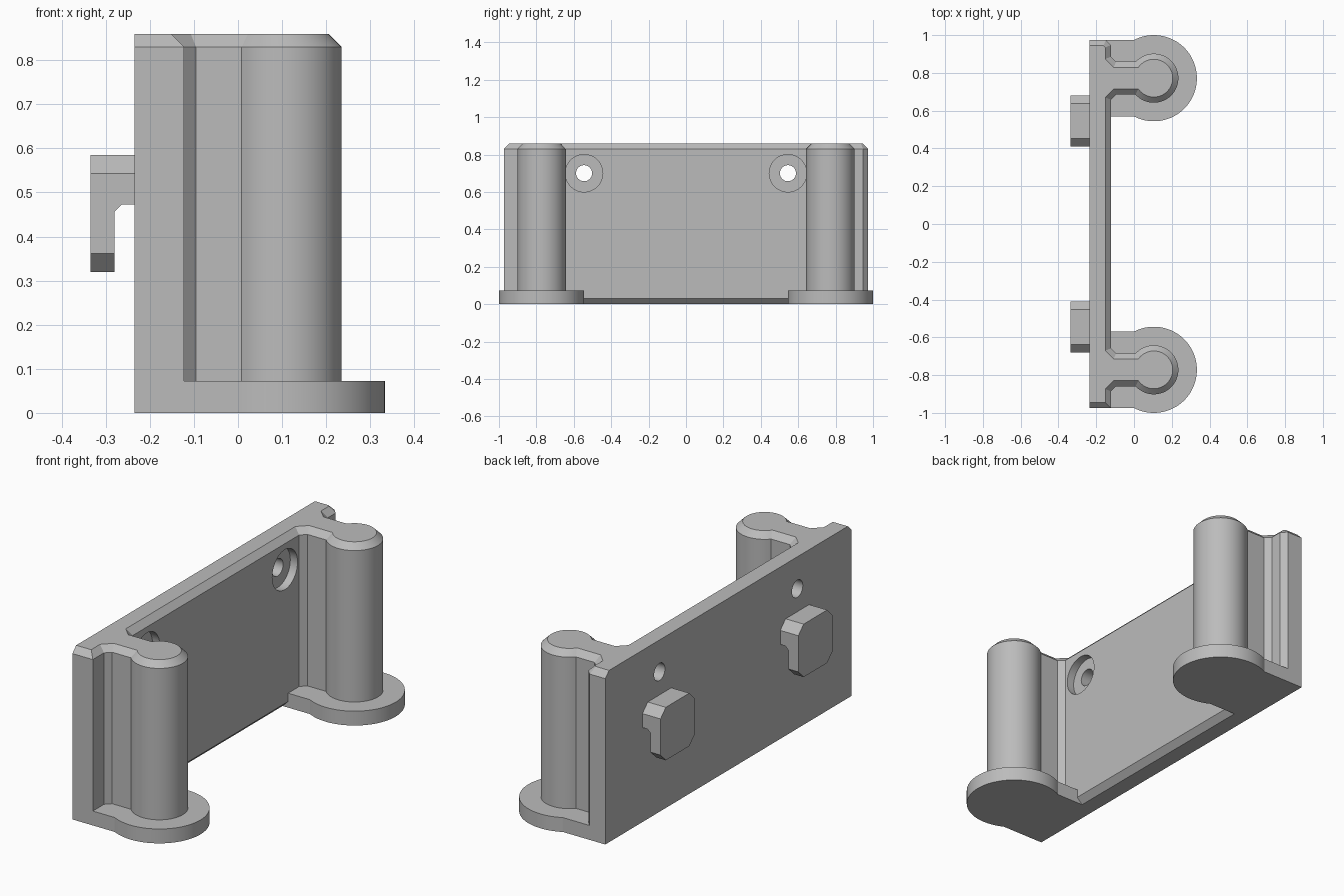
import bpy, bmesh
from math import sin, cos, asin, pi, sqrt

cube = bpy.data.objects.get("Cube")
if cube:
    bpy.data.objects.remove(cube)

grey = bpy.data.materials.new("plain_grey")
grey.use_nodes = True
colour = (0.5, 0.5, 0.5, 1)
grey.diffuse_color = colour
grey.node_tree.nodes["Principled BSDF"].inputs["Base Color"].default_value = colour

BACK, FRONT, END = -0.235, -0.122, 0.974
POST_X, POST_Y = 0.105, 0.772
HOLE_Y, HOLE_Z = 0.545, 0.70
CHAMFER = 0.03


def loft(name, rings):
    """Solid through a stack of matching 3D rings, capped at both ends."""
    bm = bmesh.new()
    loops = [[bm.verts.new(p) for p in ring] for ring in rings]
    n = len(loops[0])
    for low, high in zip(loops, loops[1:]):
        for i in range(n):
            j = (i + 1) % n
            bm.faces.new((low[i], low[j], high[j], high[i]))
    bm.faces.new(loops[0][::-1])
    bm.faces.new(loops[-1])
    bmesh.ops.recalc_face_normals(bm, faces=bm.faces)
    mesh = bpy.data.meshes.new(name)
    bm.to_mesh(mesh)
    bm.free()
    obj = bpy.data.objects.new(name, mesh)
    bpy.context.collection.objects.link(obj)
    mesh.materials.append(grey)
    return obj


def combine(obj, other, operation):
    """Apply a boolean and remove the second solid."""
    mod = obj.modifiers.new(operation.lower(), "BOOLEAN")
    mod.operation, mod.solver, mod.object = operation, "EXACT", other
    bpy.context.view_layer.objects.active = obj
    bpy.ops.object.modifier_apply(modifier=mod.name)
    bpy.data.objects.remove(other)


def arc(x, y, r, half, steps=48):
    """Arc bulging to +x whose ends lie at y +/- half on the -x side."""
    a = pi - asin(half / r)
    return [(x + r * cos(t), y + r * sin(t))
            for t in (a * (2 * i / steps - 1) for i in range(steps + 1))]


def body_outline(d):
    """Back plate, webs and posts in plan, drawn in by d except at the back."""
    grow = d * (2 - sqrt(2))
    x, end = FRONT - d, END - d
    h, f, b = 0.087 - d, 0.027 + grow, 0.027 - grow
    pts = [(BACK, -end), (x, -end)]
    for y in (-POST_Y, POST_Y):
        pts += [(x, y - h - f), (x + f, y - h)]
        pts += arc(POST_X, y, 0.13 - d, h)
        pts += [(x + f, y + h), (x, y + h + f)]
    return pts + [(x, end - b), (x - b, end), (BACK, end)]


def rod(name, x0, x1, y, z, r, steps=48):
    """Cylinder along x."""
    turns = [2 * pi * i / steps for i in range(steps)]
    return loft(name, [[(x, y + r * cos(t), z + r * sin(t)) for t in turns]
                       for x in (x0, x1)])


# Back plate with webs and posts, chamfered at top and bottom
levels = [(0, CHAMFER), (CHAMFER, 0), (0.83, 0), (0.86, CHAMFER)]
body = loft("plate_and_posts",
            [[(x, y, z) for x, y in body_outline(d)] for z, d in levels])

# Round foot flanges
for y in (-POST_Y, POST_Y):
    half = END - POST_Y
    plan = [(BACK, y - half)] + arc(POST_X, y, 0.228, half, 64) + [(BACK, y + half)]
    flange = loft("foot_flange", [[(px, py, z) for px, py in plan] for z in (0, 0.072)])
    combine(body, flange, "UNION")

# Counterbored screw holes
for y in (-HOLE_Y, HOLE_Y):
    combine(body, rod("hole_cutter", -0.5, 0.0, y, HOLE_Z, 0.043), "DIFFERENCE")
    combine(body, rod("recess_cutter", FRONT - 0.04, FRONT + 0.02, y, HOLE_Z, 0.1),
            "DIFFERENCE")

# Hooks on the back, with clipped corners and a slot behind the lip
for side, y in (("right", -HOLE_Y), ("left", HOLE_Y)):
    w, low, high, c = 0.135, 0.32, 0.585, 0.042
    face = [(-w, low + c), (c - w, low), (w - c, low), (w, low + c),
            (w, high - c), (w - c, high), (c - w, high), (-w, high - c)]
    hook = loft(side + "_hook", [[(x, y + u, z) for u, z in face]
                                 for x in (-0.335, BACK + 0.02)])
    slot = [(-0.28, 0.2), (-0.28, 0.456), (-0.263, 0.473), (-0.1, 0.473), (-0.1, 0.2)]
    cutter = loft("slot_cutter", [[(x, y + v, z) for x, z in slot] for v in (-0.2, 0.2)])
    combine(hook, cutter, "DIFFERENCE")

# Smooth rounds with crisp edges
for obj in bpy.context.collection.objects:
    obj.select_set(obj.type == "MESH" and obj.data.materials[:1] == [grey])
bpy.context.view_layer.objects.active = body
bpy.ops.object.shade_smooth_by_angle(angle=0.4)
